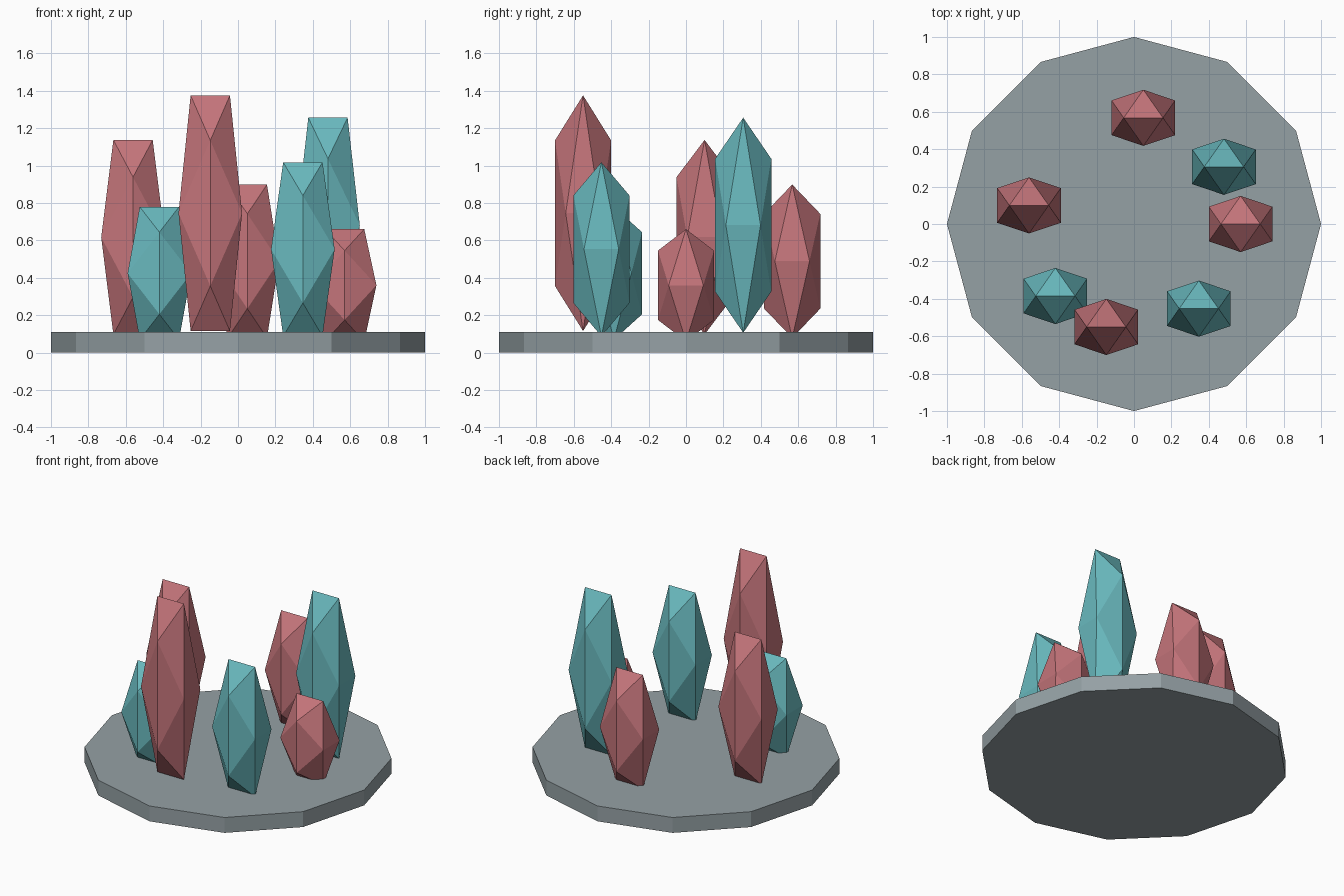
import bpy, bmesh, math

cube = bpy.data.objects.get("Cube")
if cube:
    bpy.data.objects.remove(cube, do_unlink=True)


def material(name, r, g, b):
    m = bpy.data.materials.new(name)
    m.use_nodes = True
    m.diffuse_color = (r, g, b, 1)
    m.node_tree.nodes["Principled BSDF"].inputs["Base Color"].default_value = (r, g, b, 1)
    return m


stone = material("grey stone", 0.30, 0.355, 0.375)
rose = material("rose crystal", 0.55, 0.175, 0.195)
teal = material("teal crystal", 0.14, 0.48, 0.51)


def add_object(name, bm, mat):
    bmesh.ops.recalc_face_normals(bm, faces=bm.faces)
    mesh = bpy.data.meshes.new(name)
    bm.to_mesh(mesh)
    bm.free()
    mesh.materials.append(mat)
    obj = bpy.data.objects.new(name, mesh)
    bpy.context.collection.objects.link(obj)
    return obj


# Twelve-sided slab with corners on the axes
THICK = 0.11
bm = bmesh.new()
ring = [bm.verts.new((math.cos(a), math.sin(a), 0))
        for a in (math.tau * k / 12 for k in range(12))]
bottom = bm.faces.new(ring)
top = bmesh.ops.extrude_face_region(bm, geom=[bottom], use_keep_orig=True)["geom"]
bmesh.ops.translate(bm, vec=(0, 0, THICK),
                    verts=[v for v in top if isinstance(v, bmesh.types.BMVert)])
add_object("base_slab", bm, stone)


# Crystal: stretched icosahedron with a level ridge along x at each end
def crystal(name, location, half_size, mat):
    short = 2 / (1 + math.sqrt(5))
    bm = bmesh.new()
    for s in (-1, 1):
        for t in (-1, 1):
            for p in ((s * short, 0, t), (0, s, t * short), (s, t * short, 0)):
                bm.verts.new([c * h for c, h in zip(p, half_size)])
    bmesh.ops.convex_hull(bm, input=bm.verts)
    add_object(name, bm, mat).location = location


# Seven crystals at golden-angle steps, each taller than the last
for i in range(7):
    a = -2.4 * i
    crystal(f"crystal_{i + 1}",
            (0.57 * math.cos(a), 0.57 * math.sin(a), 0.36 + 0.0642 * i),
            (0.17, 0.15, 0.30 + 0.055 * i),
            teal if i % 2 else rose)
